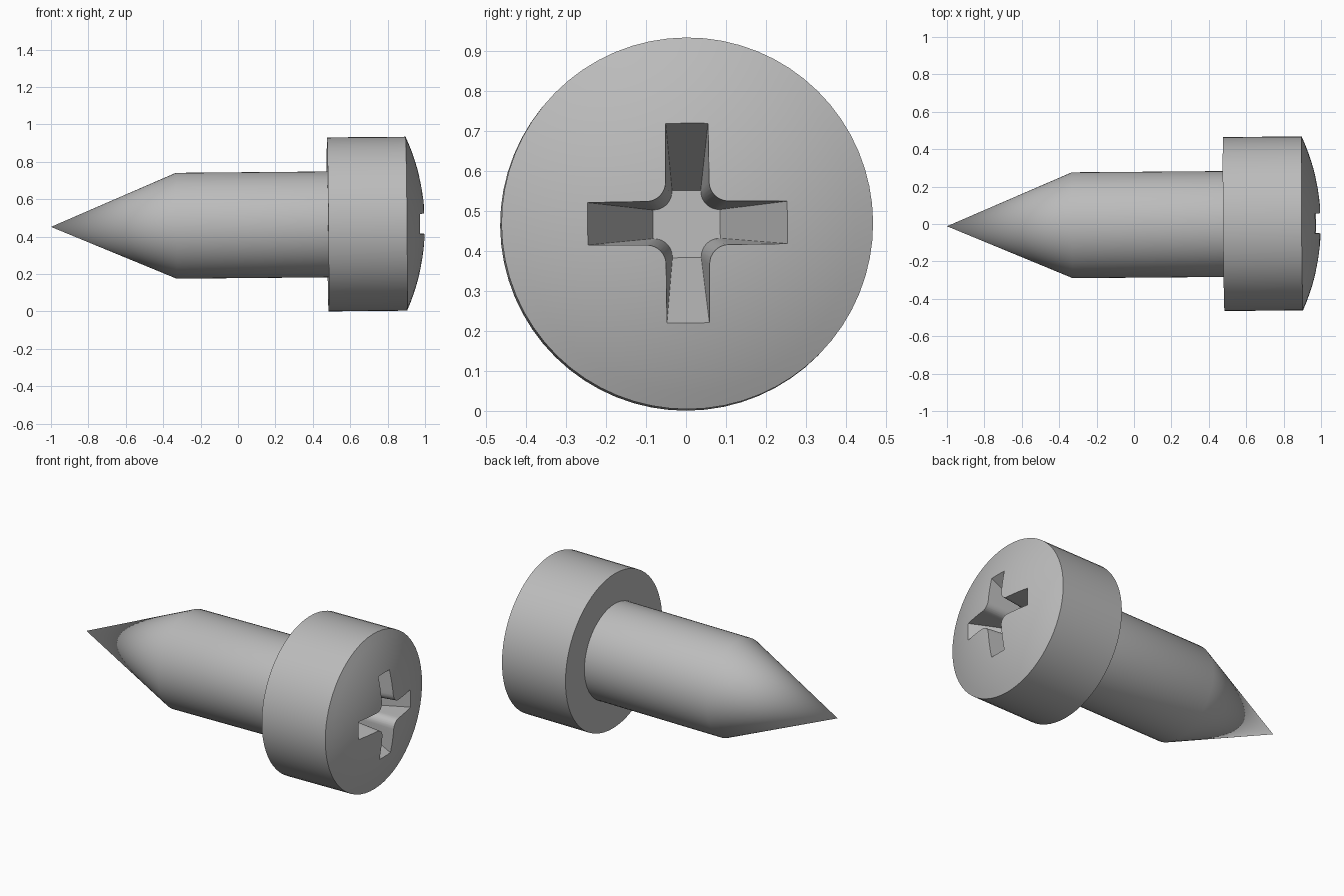
import bpy, bmesh, math
from mathutils import Matrix, Vector

if "Cube" in bpy.data.objects:
    bpy.data.objects.remove(bpy.data.objects["Cube"], do_unlink=True)

# One plain metal colour
GREY = (0.5, 0.5, 0.5, 1)
metal = bpy.data.materials.new("grey metal")
metal.use_nodes = True
metal.diffuse_color = GREY
metal.node_tree.nodes["Principled BSDF"].inputs["Base Color"].default_value = GREY

HEAD_R, SHANK_R = 0.465, 0.283
RIM_X, DOME = 0.9, 0.1
CROSS_X, CROSS_DEPTH = 0.97, 0.28


def make_object(name, bm):
    bmesh.ops.recalc_face_normals(bm, faces=bm.faces)
    mesh = bpy.data.meshes.new(name)
    bm.to_mesh(mesh)
    bm.free()
    mesh.materials.append(metal)
    obj = bpy.data.objects.new(name, mesh)
    bpy.context.collection.objects.link(obj)
    return obj


def revolve(name, profile, steps=64):
    """Spin (x, radius) points about the x axis."""
    bm = bmesh.new()
    verts = [bm.verts.new((x, 0, r)) for x, r in profile]
    edges = [bm.edges.new(pair) for pair in zip(verts, verts[1:])]
    bmesh.ops.spin(bm, geom=verts + edges, cent=(0, 0, 0), axis=(1, 0, 0),
                   angle=math.tau, steps=steps, use_duplicate=False)
    bmesh.ops.remove_doubles(bm, verts=bm.verts, dist=0.0001)
    return make_object(name, bm)


def cross_outline(half_width, reach, fillet, arc_steps=8):
    """Plus-shaped outline with rounded inner corners."""
    points = []
    centre = half_width + fillet
    for quarter in range(4):
        turn = Matrix.Rotation(quarter * math.pi / 2, 2)
        corner = [Vector((reach, half_width))]
        for i in range(arc_steps + 1):
            a = math.pi / 2 * i / arc_steps
            corner.append(Vector((centre - fillet * math.sin(a),
                                  centre - fillet * math.cos(a))))
        corner.append(Vector((half_width, reach)))
        points += [turn @ p for p in corner]
    return points


def cross_cutter(name):
    """Loft the tapered cross from its floor out past the dome."""
    floor = cross_outline(0.036, 0.084, 0.046)
    mouth = cross_outline(0.053, 0.249, 0.048)
    grow = 1.25
    bm = bmesh.new()
    low = [bm.verts.new((CROSS_X - CROSS_DEPTH, *p)) for p in floor]
    high = [bm.verts.new((CROSS_X + CROSS_DEPTH * (grow - 1), *f.lerp(m, grow)))
            for f, m in zip(floor, mouth)]
    for i in range(len(low)):
        j = (i + 1) % len(low)
        bm.faces.new((low[i], low[j], high[j], high[i]))
    bm.faces.new(low)
    bm.faces.new(high)
    return make_object(name, bm)


# Pointed shank, flat underside of the head, side wall and domed face
profile = [(-1, 0), (-0.33, SHANK_R), (0.48, SHANK_R), (0.48, HEAD_R), (RIM_X, HEAD_R)]
sphere_r = (HEAD_R ** 2 + DOME ** 2) / (2 * DOME)
rim_angle = math.asin(HEAD_R / sphere_r)
rings = 10
for i in range(1, rings + 1):
    a = rim_angle * (1 - i / rings)
    profile.append((RIM_X + DOME - sphere_r * (1 - math.cos(a)),
                    0 if i == rings else sphere_r * math.sin(a)))
screw = revolve("screw", profile)

# Cross-shaped driver recess
cutter = cross_cutter("recess_cutter")
cutter.hide_render = True
cut = screw.modifiers.new("recess", "BOOLEAN")
cut.operation = "DIFFERENCE"
cut.solver = "EXACT"
cut.object = cutter

bpy.ops.object.select_all(action="DESELECT")
screw.select_set(True)
bpy.context.view_layer.objects.active = screw
bpy.ops.object.modifier_apply(modifier=cut.name)
bpy.data.objects.remove(cutter, do_unlink=True)
bpy.ops.object.shade_smooth_by_angle(angle=math.radians(30))

# Rest the head on the ground with a very slight lean
screw.rotation_euler = (0.007, -0.009, 0.008)
screw.location = (0, -0.004, 0.461)
